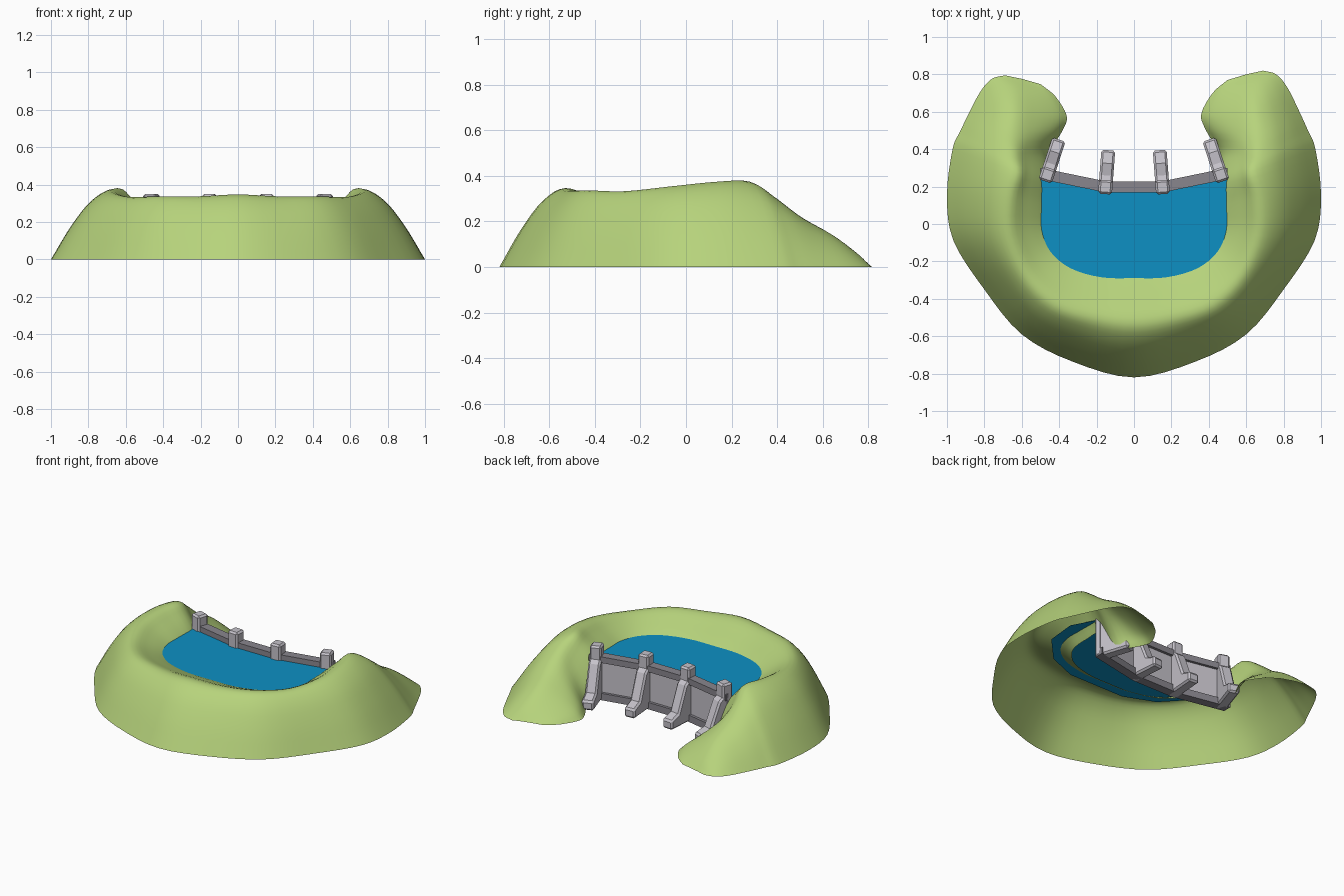
import bpy, bmesh, math
from mathutils import Vector as V

if "Cube" in bpy.data.objects:
    bpy.data.objects.remove(bpy.data.objects["Cube"])


def material(name, rgb):
    m = bpy.data.materials.new(name)
    m.diffuse_color = (*rgb, 1)
    m.use_nodes = True
    m.node_tree.nodes["Principled BSDF"].inputs["Base Color"].default_value = m.diffuse_color
    return m


GREEN = material("grass green", (0.47, 0.65, 0.20))
BLUE = material("water blue", (0.004, 0.28, 0.55))
LIGHT = material("light concrete", (0.56, 0.54, 0.59))
DARK = material("dark concrete", (0.25, 0.24, 0.27))


def make(name, verts, faces, mat, closed=True):
    me = bpy.data.meshes.new(name)
    bm = bmesh.new()
    vs = [bm.verts.new(v) for v in verts]
    for f in faces:
        bm.faces.new([vs[i] for i in f])
    bm.normal_update()
    if closed:
        bmesh.ops.recalc_face_normals(bm, faces=bm.faces)
    elif sum(f.normal.z for f in bm.faces) < 0:
        bmesh.ops.reverse_faces(bm, faces=bm.faces)
    bm.to_mesh(me)
    bm.free()
    me.materials.append(mat)
    ob = bpy.data.objects.new(name, me)
    bpy.context.collection.objects.link(ob)
    return ob


def prism(name, low, high, mat):
    n = len(low)
    faces = [list(range(n)), list(range(n, 2 * n))]
    faces += [[i, (i + 1) % n, n + (i + 1) % n, n + i] for i in range(n)]
    return make(name, low + high, faces, mat)


def spline(pts, steps):
    # smooth curve through all points
    ext = [2 * pts[0] - pts[1]] + pts + [2 * pts[-1] - pts[-2]]
    out = []
    for i in range(1, len(ext) - 2):
        a, b, c, d = ext[i - 1:i + 3]
        for k in range(steps):
            t = k / steps
            out.append(0.5 * (2 * b + (c - a) * t + (2 * a - 5 * b + 4 * c - d) * t * t
                              + (3 * b - a - 3 * c + d) * t ** 3))
    return out + [pts[-1]]


# Hill: outer foot xy, ridge xyz, inner foot xyz at stations from front to back tip
HALF = [
    ((0, -.82), (0, -.53, .347), (0, -.215, .2)),
    ((.33, -.735), (.21, -.50, .337), (.16, -.21, .2)),
    ((.60, -.59), (.42, -.43, .337), (.31, -.17, .2)),
    ((.80, -.35), (.58, -.27, .333), (.40, -.10, .2)),
    ((.965, -.09), (.67, -.06, .355), (.445, -.02, .2)),
    ((1.0, .15), (.67, .14, .375), (.455, .10, .2)),
    ((.97, .40), (.63, .28, .375), (.46, .25, .18)),
    ((.93, .50), (.64, .38, .31), (.45, .38, 0)),
    ((.88, .61), (.64, .50, .22), (.38, .51, 0)),
    ((.82, .73), (.62, .63, .145), (.36, .59, 0)),
    ((.76, .80), (.61, .73, .07), (.42, .70, 0)),
    ((.69, .82), (.60, .80, .004), (.50, .77, 0)),
]


def section(st, side):
    o, r, f = V((*st[0], 0)), V(st[1]), V(st[2])

    def between(a, b, t, tz):
        p = a.lerp(b, t)
        p.z = a.z + (b.z - a.z) * tz
        return p
    pts = [o, between(o, r, .33, .48), between(o, r, .66, .84), r,
           between(r, f, .4, .3), between(r, f, .8, .7), f]
    for p in pts:
        p.x *= side
        if side < 0 and p.y > .4:
            p.y = .4 + (p.y - .4) * .94
    return spline(pts, 4)


secs = [section(s, -1) for s in reversed(HALF[1:])] + [section(s, 1) for s in HALF]
rows = [spline([s[j] for s in secs], 4) for j in range(len(secs[0]))]
n = len(rows[0])
verts = [(p.x, p.y, max(p.z, 0)) for row in rows for p in row]
faces = [[j * n + i, j * n + i + 1, (j + 1) * n + i + 1, (j + 1) * n + i]
         for j in range(len(rows) - 1) for i in range(n - 1)]
hill = make("hill", verts, faces, GREEN, closed=False)
for p in hill.data.polygons:
    p.use_smooth = True

# Water sheet, its rim buried in the hill
half = [(.15, .18), (.5, .25), (.58, .1), (.56, -.1), (.4, -.27), (.2, -.35)]
rim = half + [(-x, y) for x, y in reversed(half)]
make("water", [(x, y, .25) for x, y in rim], [list(range(len(rim)))], BLUE, closed=False)


# Dam wall: panel with projecting top and bottom bands
def wall(name, z0, z1, front, back, mat):
    line = [(-.5, .24), (-.15, .168), (.15, .168), (.5, .24)]
    plan = [(x, y + front) for x, y in line] + [(x, y + back) for x, y in reversed(line)]
    prism(name, [(x, y, z0) for x, y in plan], [(x, y, z1) for x, y in plan], mat)


wall("dam_panel", .03, .26, .004, .042, LIGHT)
wall("dam_top_band", .245, .285, 0, .06, DARK)
wall("dam_bottom_band", 0, .045, 0, .06, DARK)

# Buttress towers with stepped sloping backs
PROFILE = [(0, 0), (0, .35), (.075, .35), (.075, .265), (.10, .245),
           (.165, .085), (.235, .06), (.235, 0)]
for side in (-1, 1):
    for name, a, b in (("inner_buttress", (.155, .16), (.137, .40)),
                       ("outer_buttress", (.475, .228), (.40, .455))):
        a, b = V((a[0] * side, a[1], 0)), V((b[0] * side, b[1], 0))
        d = (b - a).normalized()
        w = V((-d.y, d.x, 0)) * .037
        line = [a + d * t + V((0, 0, z)) for t, z in PROFILE]
        ob = prism(name, [p - w for p in line], [p + w for p in line], LIGHT)
        bev = ob.modifiers.new("chamfer", 'BEVEL')
        bev.width = .011
        bev.segments = 1
        bev.limit_method = 'ANGLE'
        bev.angle_limit = math.radians(60)
